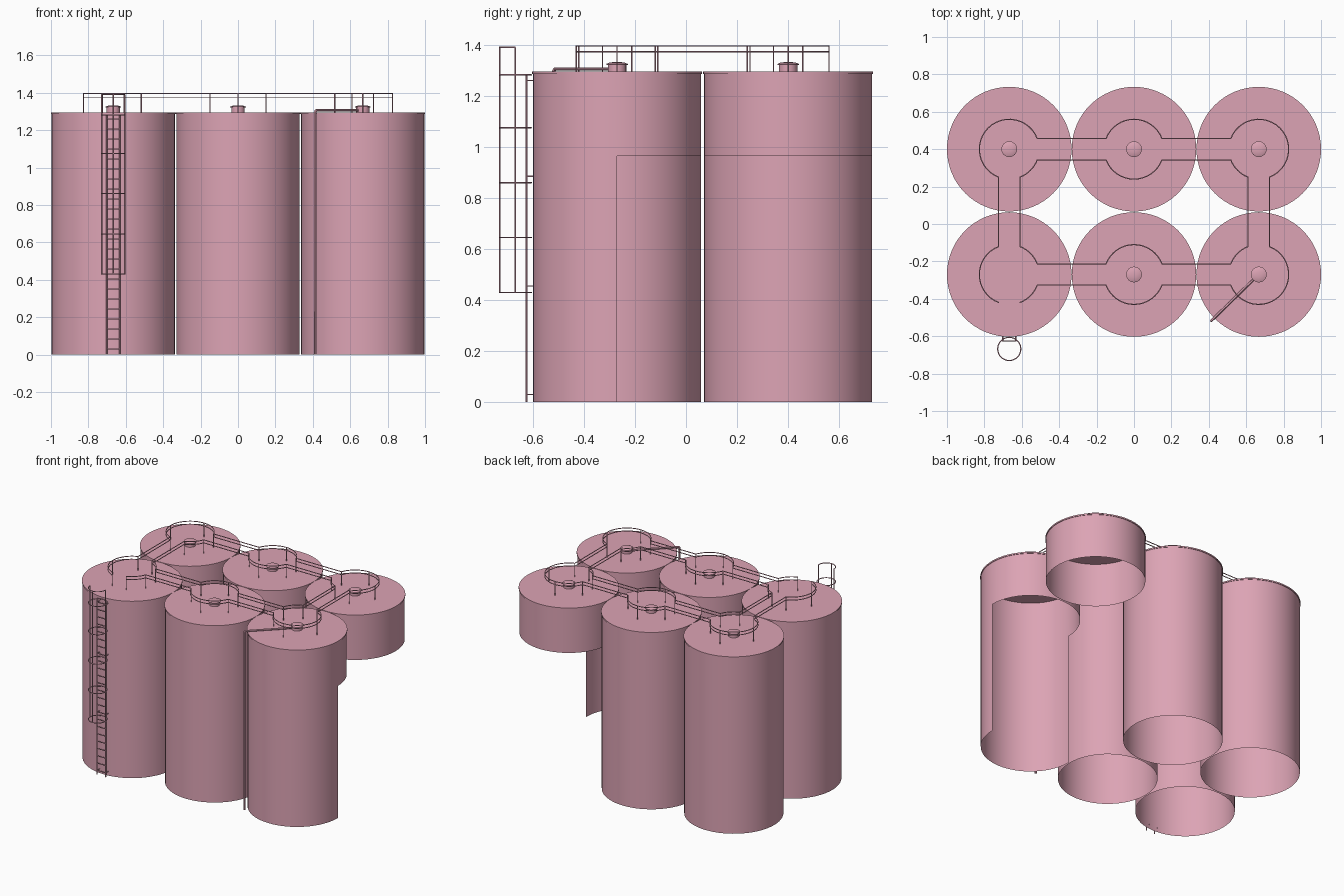
import bpy, bmesh, math
from math import sin, cos, pi, radians

if "Cube" in bpy.data.objects:
    bpy.data.objects.remove(bpy.data.objects["Cube"])

pink = bpy.data.materials.new("dusty pink")
pink.diffuse_color = (0.72, 0.37, 0.46, 1)
pink.use_nodes = True
pink.node_tree.nodes["Principled BSDF"].inputs["Base Color"].default_value = pink.diffuse_color

XS, YS = (-0.667, 0.0, 0.667), (-0.27, 0.40)
WALL_R, ROOF_R, ROOF_Z = 0.329, 0.333, 1.295
CUT_Z = 0.965
RING_R, HALF_W = 0.16, 0.057
GAP = math.asin(HALF_W / RING_R)


def finish(obj):
    obj.data.materials.clear()
    obj.data.materials.append(pink)
    bpy.ops.object.select_all(action='DESELECT')
    obj.select_set(True)
    bpy.context.view_layer.objects.active = obj
    bpy.ops.object.shade_smooth_by_angle(angle=radians(35))


def lathe(name, profiles, center, sweep=None):
    """Revolve each (radius, z) profile; sweep gives (start, end) angles per profile."""
    bm = bmesh.new()
    for i, prof in enumerate(profiles):
        a0, a1 = sweep[i] if sweep else (0, 2 * pi)
        n = max(8, round(64 * (a1 - a0) / (2 * pi)))
        cols = []
        for k in range(n + 1):
            a = a0 + (a1 - a0) * k / n
            cols.append([bm.verts.new((center[0] + r * cos(a), center[1] + r * sin(a), z))
                         for r, z in prof])
        for c, d in zip(cols, cols[1:]):
            for j in range(len(prof) - 1):
                bm.faces.new((c[j], d[j], d[j + 1], c[j + 1]))
    bmesh.ops.remove_doubles(bm, verts=bm.verts, dist=1e-5)
    me = bpy.data.meshes.new(name)
    bm.to_mesh(me)
    bm.free()
    obj = bpy.data.objects.new(name, me)
    bpy.context.collection.objects.link(obj)
    finish(obj)


def tubes(name, paths, radius, res=1):
    """Sweep a round section along each path and join as one mesh."""
    cu = bpy.data.curves.new(name, 'CURVE')
    cu.dimensions = '3D'
    cu.bevel_depth, cu.bevel_resolution, cu.use_fill_caps = radius, res, True
    for pts, closed in paths:
        s = cu.splines.new('POLY')
        s.points.add(len(pts) - 1)
        for p, co in zip(s.points, pts):
            p.co = (*co, 1)
        s.use_cyclic_u = closed
    obj = bpy.data.objects.new(name, cu)
    bpy.context.collection.objects.link(obj)
    bpy.ops.object.select_all(action='DESELECT')
    obj.select_set(True)
    bpy.context.view_layer.objects.active = obj
    bpy.ops.object.convert(target='MESH')
    finish(bpy.context.view_layer.objects.active)


def arc(cx, cy, r, a0, a1, z, n):
    return [(cx + r * cos(a0 + (a1 - a0) * k / n), cy + r * sin(a0 + (a1 - a0) * k / n), z)
            for k in range(n + 1)]


# silo walls, roofs and hatches
for i, x in enumerate(XS):
    for j, y in enumerate(YS):
        tag = ("left", "middle", "right")[i] + "_" + ("front", "back")[j]
        full, top = [(WALL_R, 0), (WALL_R, 1.287)], [(WALL_R, CUT_Z), (WALL_R, 1.287)]
        low = [(WALL_R, 0), (WALL_R, CUT_Z)]
        if i == 2 and j == 1:      # short silo
            lathe("silo_wall_" + tag, [top], (x, y))
        elif i == 2:               # silo with the lower back half open
            lathe("silo_wall_" + tag, [top, low], (x, y), [(0, 2 * pi), (pi, 2 * pi)])
        else:
            lathe("silo_wall_" + tag, [full], (x, y))
        lathe("silo_roof_" + tag,
              [[(0, 1.285), (ROOF_R, 1.285), (ROOF_R, ROOF_Z), (0, ROOF_Z)]], (x, y))
        if (i, j) != (0, 0):
            lathe("hatch_" + tag, [[(0.036, ROOF_Z), (0.036, 1.32), (0.042, 1.32), (0.042, 1.325),
                                    (0.03, 1.330), (0.015, 1.332), (0, 1.333)]], (x, y))

# guard rails: open directions per silo in quarter turns (bridges and ladder entry)
RAILS, posts, rails = (1.373, 1.395), [], []
for i, x in enumerate(XS):
    for j, y in enumerate(YS):
        gaps = set()
        if i < 2:
            gaps.add(0)
        if i > 0:
            gaps.add(2)
        if i != 1:
            gaps.add(1 if j == 0 else 3)
        if (i, j) == (0, 0):
            gaps.add(3)
        gaps = sorted(gaps)
        for k, g in enumerate(gaps):
            h = gaps[k + 1] if k + 1 < len(gaps) else gaps[0] + 4
            a0, a1 = g * pi / 2 + GAP, h * pi / 2 - GAP
            for z in RAILS:
                rails.append((arc(x, y, RING_R, a0, a1, z, 8 * (h - g)), False))
            for a in [a0, a1] + [q * pi / 2 for q in range(g + 1, h)]:
                px, py = x + RING_R * cos(a), y + RING_R * sin(a)
                posts.append(([(px, py, ROOF_Z - 0.003), (px, py, 1.395)], False))
REACH = RING_R * cos(GAP)
for z in RAILS:
    for s in (-HALF_W, HALF_W):
        for y in YS:
            for xa, xb in zip(XS, XS[1:]):
                rails.append(([(xa + REACH, y + s, z), (xb - REACH, y + s, z)], False))
        for x in (XS[0], XS[2]):
            rails.append(([(x + s, YS[0] + REACH, z), (x + s, YS[1] - REACH, z)], False))
tubes("guard_rails", rails, 0.003)
tubes("guard_posts", posts, 0.003)

# ladder with wall brackets
LX, LY = XS[0], -0.625
tubes("ladder_stiles", [([(LX + s, LY, 0), (LX + s, LY, 1.283)], False)
                        for s in (-0.035, 0.035)], 0.004)
tubes("ladder_rungs", [([(LX - 0.035, LY, 0.03 + 0.0535 * k), (LX + 0.035, LY, 0.03 + 0.0535 * k)], False)
                       for k in range(24)], 0.003)
tubes("ladder_brackets", [([(LX + s, LY, z), (LX + s, -0.594, z)], False)
                          for s in (-0.035, 0.035) for z in (0.03, 0.455, 0.885, 1.26)], 0.003)

# safety cage
CY, CR = -0.668, 0.062
hoops = [(arc(LX, CY, CR, 0, 2 * pi, z, 32)[:-1], True) for z in (0.43, 0.645, 0.86, 1.075, 1.282)]
hoops.append((arc(LX, CY, CR, pi, 2 * pi, 1.39, 16), False))
tubes("cage_hoops", hoops, 0.003)
tubes("cage_bars", [([(LX + CR * cos(a), CY + CR * sin(a), 0.43),
                      (LX + CR * cos(a), CY + CR * sin(a), 1.39)], False)
                    for a in (pi, 1.5 * pi, 2 * pi)], 0.0035)

# filling pipe from the right front hatch, over the edge and down
tubes("filling_pipe", [([(0.64, -0.296, 1.305), (0.42, -0.511, 1.305), (0.416, -0.515, 1.303),
                         (0.414, -0.517, 1.298), (0.414, -0.517, 0)], False)], 0.007, 3)
